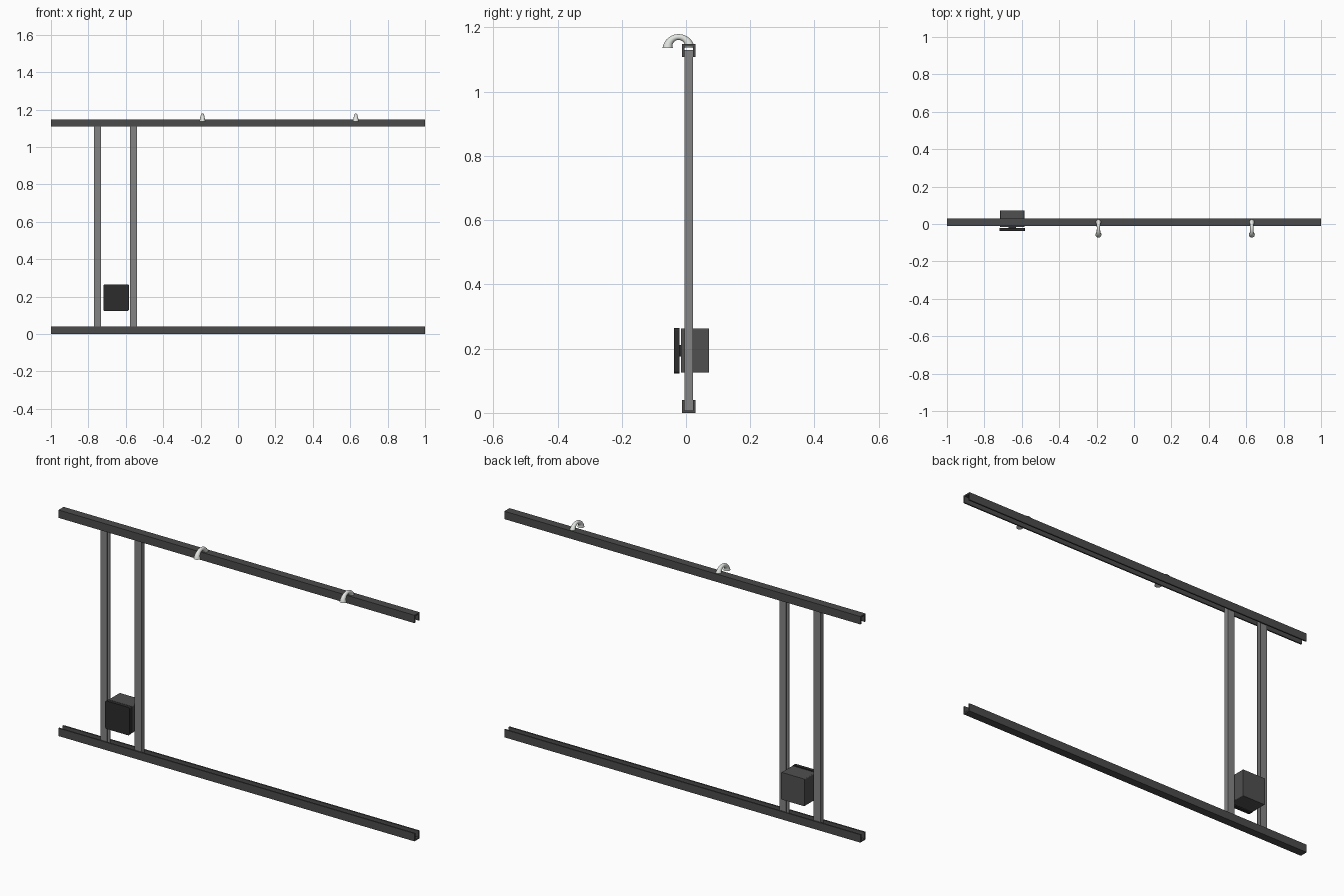
import bpy, bmesh, math
from mathutils import Vector

cube = bpy.data.objects.get("Cube")
if cube:
    bpy.data.objects.remove(cube, do_unlink=True)


def material(name, r, g, b):
    m = bpy.data.materials.new(name)
    m.use_nodes = True
    m.diffuse_color = (r, g, b, 1)
    m.node_tree.nodes["Principled BSDF"].inputs["Base Color"].default_value = (r, g, b, 1)
    return m


RAIL = material("dark grey steel", 0.07, 0.07, 0.07)
STUD = material("mid grey steel", 0.23, 0.23, 0.23)
BOX = material("box grey", 0.08, 0.08, 0.08)
PLATE = material("near black", 0.025, 0.025, 0.025)
HOOK = material("pale porcelain", 0.75, 0.78, 0.74)


def finish(name, bm, mat):
    bmesh.ops.recalc_face_normals(bm, faces=bm.faces)
    mesh = bpy.data.meshes.new(name)
    bm.to_mesh(mesh)
    bm.free()
    mesh.materials.append(mat)
    ob = bpy.data.objects.new(name, mesh)
    bpy.context.collection.objects.link(ob)
    return ob


def channel(name, origin, along, across, opening, width, depth, wall, mat):
    """Extruded U section: web at the origin, flanges towards the opening."""
    h = width / 2
    profile = [(-h, 0), (h, 0), (h, depth), (h - wall, depth),
               (h - wall, wall), (wall - h, wall), (wall - h, depth), (-h, depth)]
    o, a, c, d = map(Vector, (origin, along, across, opening))
    bm = bmesh.new()
    face = bm.faces.new([bm.verts.new(o + c * u + d * v) for u, v in profile])
    ext = bmesh.ops.extrude_face_region(bm, geom=[face])
    moved = [g for g in ext["geom"] if isinstance(g, bmesh.types.BMVert)]
    bmesh.ops.translate(bm, verts=moved, vec=a)
    return finish(name, bm, mat)


def box(name, lo, hi, mat, bevel=0):
    bm = bmesh.new()
    bmesh.ops.create_cube(bm, size=1)
    lo, hi = Vector(lo), Vector(hi)
    for v in bm.verts:
        v.co = (lo + hi) / 2 + v.co * (hi - lo)
    if bevel:
        edges = [e for e in bm.edges
                 if abs((e.verts[0].co - e.verts[1].co).y) > 0.001]
        bmesh.ops.bevel(bm, geom=edges, offset=bevel, segments=3,
                        profile=0.5, affect='EDGES')
    return finish(name, bm, mat)


# Top and bottom tracks, opening towards each other
channel("bottom_rail", (-1, 0.0085, 0), (2, 0, 0), (0, 1, 0), (0, 0, 1),
        0.041, 0.04, 0.007, RAIL)
channel("top_rail", (-1, 0.0085, 1.148), (2, 0, 0), (0, 1, 0), (0, 0, -1),
        0.041, 0.04, 0.007, RAIL)

# Pair of upright studs, opening towards each other
for name, x, side in (("right_stud", -0.77, 1), ("left_stud", -0.54, -1)):
    channel(name, (x, 0.0085, 0.008), (0, 0, 1.122), (0, 1, 0), (side, 0, 0),
            0.026, 0.038, 0.004, STUD)

# Wall box with a cover plate and a narrow neck between them
box("wall_box", (-0.717, -0.016, 0.125), (-0.585, 0.072, 0.263), BOX, 0.004)
box("box_neck", (-0.67, -0.024, 0.175), (-0.632, -0.015, 0.212), PLATE)
box("cover_plate", (-0.72, -0.038, 0.123), (-0.583, -0.021, 0.265), PLATE, 0.008)


def hook(name, x):
    """Half ring tube, slimmer at the crown than at its ends."""
    sides, steps, ring_r = 16, 20, 0.034
    bm = bmesh.new()
    rings = []
    for i in range(steps + 1):
        a = math.pi * i / steps
        r = 0.016 - 0.007 * math.sin(a)
        ring = []
        for j in range(sides):
            t = math.tau * j / sides
            d = ring_r + r * math.cos(t)
            ring.append(bm.verts.new((x + r * math.sin(t),
                                      -0.023 + d * math.cos(a),
                                      1.136 + d * math.sin(a))))
        rings.append(ring)
    for p, q in zip(rings, rings[1:]):
        for j in range(sides):
            k = (j + 1) % sides
            bm.faces.new((p[j], p[k], q[k], q[j]))
    bm.faces.new(rings[0])
    bm.faces.new(rings[-1])
    ob = finish(name, bm, HOOK)
    bpy.ops.object.select_all(action='DESELECT')
    ob.select_set(True)
    bpy.context.view_layer.objects.active = ob
    bpy.ops.object.shade_smooth_by_angle(angle=math.radians(40))


# Hanging hooks over the front of the top rail
hook("right_hook", -0.19)
hook("left_hook", 0.63)
